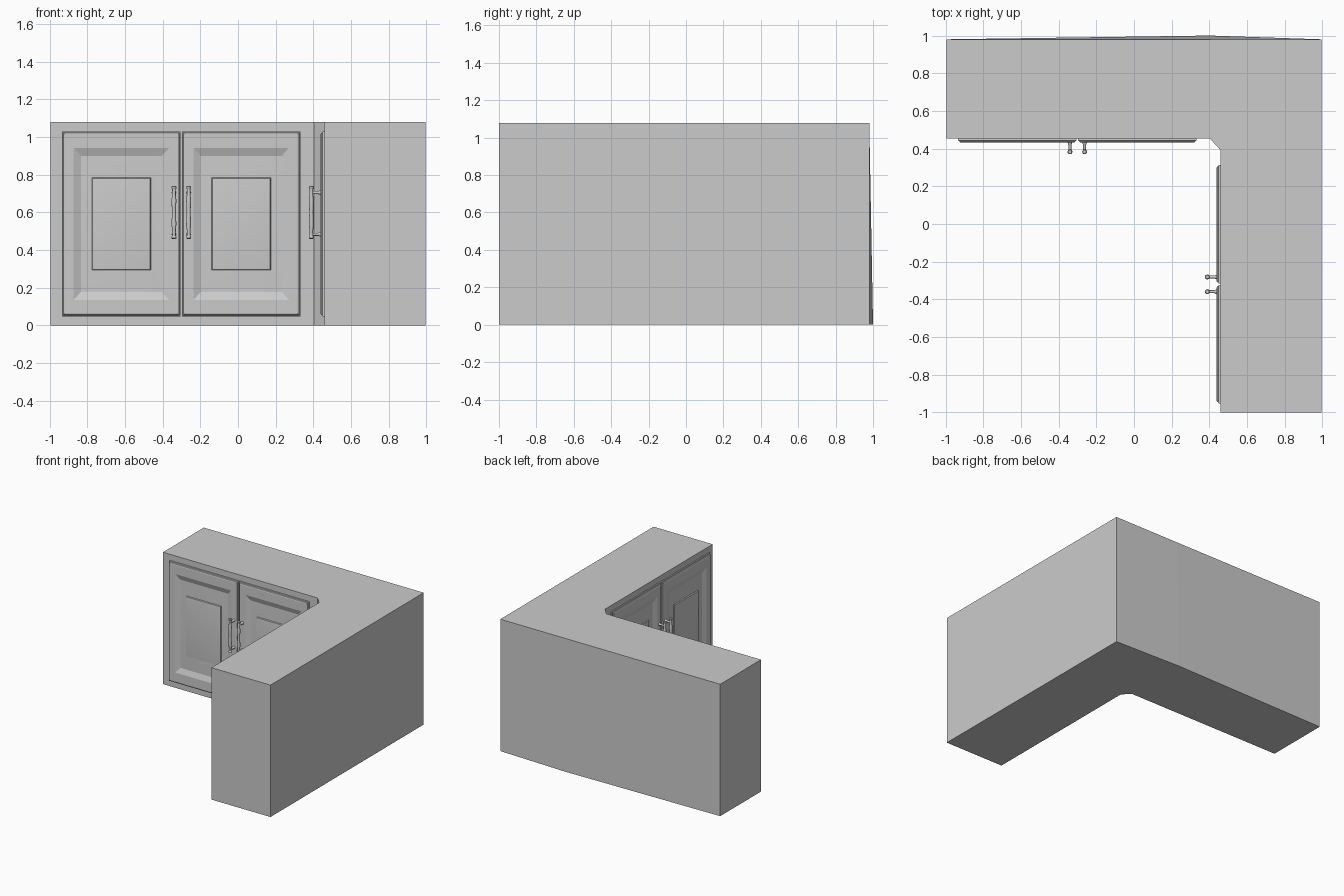
import bpy, bmesh, math
from mathutils import Matrix, Vector

if "Cube" in bpy.data.objects:
    bpy.data.objects.remove(bpy.data.objects["Cube"])


def finish(bm, name, matrix=Matrix(), smooth=None):
    bmesh.ops.recalc_face_normals(bm, faces=bm.faces)
    bm.transform(matrix)
    mesh = bpy.data.meshes.new(name)
    bm.to_mesh(mesh)
    bm.free()
    ob = bpy.data.objects.new(name, mesh)
    bpy.context.collection.objects.link(ob)
    if smooth:
        bpy.ops.object.select_all(action='DESELECT')
        ob.select_set(True)
        bpy.context.view_layer.objects.active = ob
        bpy.ops.object.shade_smooth_by_angle(angle=math.radians(smooth))
    return ob


def loft(bm, rings):
    """Skin a list of closed point rings and cap both ends."""
    loops = [[bm.verts.new(p) for p in r] for r in rings]
    for a, b in zip(loops, loops[1:]):
        n = len(a)
        for i in range(n):
            bm.faces.new((a[i], a[(i + 1) % n], b[(i + 1) % n], b[i]))
    bm.faces.new(loops[0])
    bm.faces.new(loops[-1])


def lathe(bm, profile, base, axis, sides=16):
    """Turn (distance, radius) pairs around an axis starting at base."""
    rot = Vector((0, 0, 1)).rotation_difference(Vector(axis)).to_matrix()
    rings = []
    for h, r in profile:
        rings.append([Vector(base) + rot @ Vector((r * math.cos(t), r * math.sin(t), h))
                      for t in (2 * math.pi * i / sides for i in range(sides))])
    loft(bm, rings)


# L-shaped carcass, with the back bowing out slightly at the floor
outline = [(-0.996, 0.453), (0.403, 0.453), (0.459, 0.392), (0.459, -1.0),
           (0.994, -1.0), (0.994, 0.98), (0.4, 0.98), (-0.996, 0.98)]
bm = bmesh.new()
bottom = [(x, 1.0 if i == 6 else y, 0) for i, (x, y) in enumerate(outline)]
loft(bm, [bottom, [(x, y, 1.079) for x, y in outline]])
finish(bm, "corner_cabinet_body")

# Raised-panel door section: inset in x, inset in z, depth out of the face
DOOR = [(0, 0, 0), (0, 0, 0.010), (0.006, 0.006, 0.012), (0.009, 0.009, 0.018),
        (0.015, 0.015, 0.021), (0.062, 0.088, 0.021), (0.100, 0.130, 0.005),
        (0.158, 0.246, 0.009), (0.162, 0.250, 0.016), (0.178, 0.268, 0.019)]
# Turned handle bar (height, radius)
BAR = [(0, 0.009), (0.003, 0.0125), (0.012, 0.0125), (0.017, 0.009), (0.05, 0.010),
       (0.075, 0.013), (0.11, 0.0115), (0.14, 0.0105), (0.17, 0.0115), (0.205, 0.013),
       (0.23, 0.010), (0.263, 0.009), (0.268, 0.0125), (0.277, 0.0125), (0.28, 0.009)]


def door(name, matrix, side):
    bm = bmesh.new()
    rings = []
    for dx, dz, d in DOOR:
        a, b = side * (0.003 + dx), side * (0.633 - dx)
        lo, hi = 0.048 + dz, 1.03 - dz
        rings.append([(a, -d, lo), (b, -d, lo), (b, -d, hi), (a, -d, hi)])
    loft(bm, rings)
    finish(bm, name + "_door", matrix, 15)

    # Bar with two flared posts
    bm = bmesh.new()
    x = side * 0.039
    lathe(bm, BAR, (x, -0.070, 0.46), (0, 0, 1))
    for z in (0.484, 0.705):
        lathe(bm, [(0, 0.012), (0.006, 0.011), (0.012, 0.008), (0.05, 0.008)],
              (x, -0.020, z), (0, -1, 0), 12)
    finish(bm, name + "_handle", matrix, 35)


# One pair of doors on each inner face of the corner
runs = {
    "back_run": Matrix.Translation((-0.301, 0.453, 0)),
    "side_run": Matrix.Translation((0.459, -0.32, 0)) @ Matrix.Rotation(-math.pi / 2, 4, 'Z'),
}
for run, m in runs.items():
    for label, side in (("left", -1), ("right", 1)):
        door(run + "_" + label, m, side)
